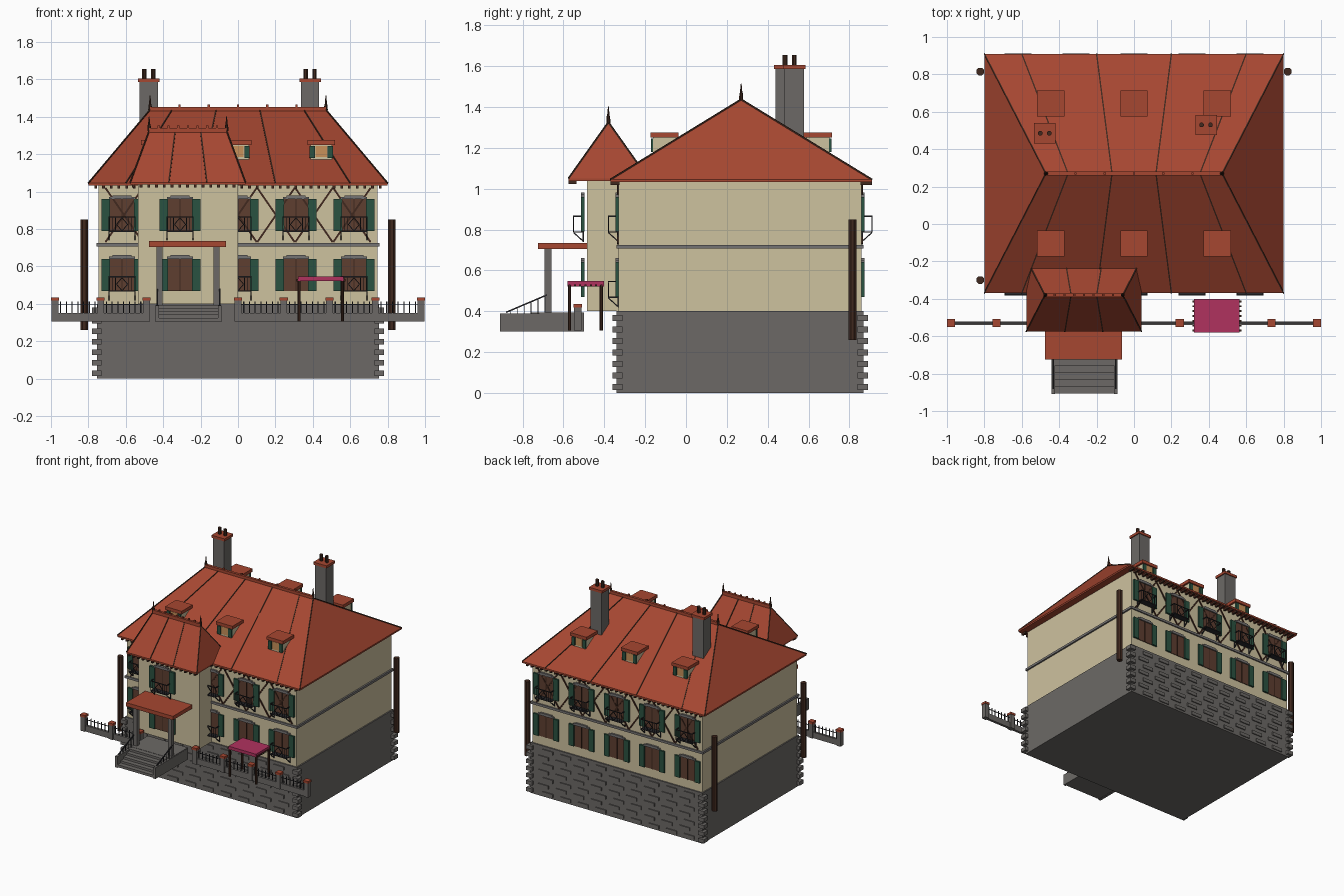
import bpy, bmesh
from math import pi
from mathutils import Vector, Matrix

if "Cube" in bpy.data.objects:
    bpy.data.objects.remove(bpy.data.objects["Cube"])


def material(name, hexcode):
    srgb = [int(hexcode[i:i + 2], 16) / 255 for i in (0, 2, 4)]
    col = [c / 12.92 if c < 0.04 else ((c + 0.055) / 1.055) ** 2.4 for c in srgb] + [1]
    m = bpy.data.materials.new(name)
    m.use_nodes = True
    m.diffuse_color = col
    m.node_tree.nodes["Principled BSDF"].inputs["Base Color"].default_value = col
    return m


CREAM = material("cream_plaster", "cec29f")
STONE = material("grey_stone", "6c6966")
TRIM = material("trim_stone", "757373")
TILE = material("red_tile", "a64731")
GREEN = material("shutter_green", "2a5241")
PANE = material("brown_window", "5e3e30")
WOOD = material("dark_wood", "40281e")
IRON = material("wrought_iron", "28282c")
PINK = material("awning_pink", "b0325f")
AMBER = material("amber_window", "c8915a")

parts = {}


def part(name, mat):
    return parts.setdefault(name, (bmesh.new(), mat))[0]


def box(bm, x0, x1, y0, y1, z0, z1):
    size = Matrix.Diagonal((x1 - x0, y1 - y0, z1 - z0, 1))
    mid = Matrix.Translation(((x0 + x1) / 2, (y0 + y1) / 2, (z0 + z1) / 2))
    bmesh.ops.create_cube(bm, size=1, matrix=mid @ size)


def block(bm, x, y, z0, z1, wx, wy):
    box(bm, x - wx / 2, x + wx / 2, y - wy / 2, y + wy / 2, z0, z1)


def rod(bm, p, q, r, r2=None, sides=4):
    p, q = Vector(p), Vector(q)
    d = q - p
    turn = d.to_track_quat('Z', 'Y').to_matrix().to_4x4() @ Matrix.Rotation(pi / sides, 4, 'Z')
    bmesh.ops.create_cone(bm, cap_ends=True, segments=sides, radius1=r, radius2=r if r2 is None else r2,
                          depth=d.length, matrix=Matrix.Translation((p + q) / 2) @ turn)


def hip_roof(name, cx, hx, cy, hy, z0, ridge, z1, seams, knobs):
    """Hipped roof with thin eave, seams, ridge cap, knobs and finials."""
    bm = part(name, TILE)
    rings = [[bm.verts.new((cx + sx * hx, cy + sy * hy, z)) for sx, sy in
              ((-1, -1), (1, -1), (1, 1), (-1, 1))] for z in (z0 - 0.012, z0)]
    a, b = [bm.verts.new((cx + s * ridge, cy, z1)) for s in (-1, 1)]
    lo, hi = rings
    bm.faces.new(lo[::-1])
    for i in range(4):
        j = (i + 1) % 4
        bm.faces.new((lo[i], lo[j], hi[j], hi[i]))
    for f in ((hi[0], hi[1], b, a), (hi[1], hi[2], b), (hi[2], hi[3], a, b), (hi[3], hi[0], a)):
        bm.faces.new(f)
    lines = part(name + "_seams", WOOD)
    for t in seams + [-1, 1]:
        for s in (-1, 1):
            rod(lines, (cx + t * ridge, cy, z1), (cx + t * hx, cy + s * hy, z0), 0.005)
    cap = part(name + "_ridge", TILE)
    box(cap, cx - ridge, cx + ridge, cy - 0.01, cy + 0.01, z1 - 0.01, z1 + 0.016)
    for i in range(knobs):
        block(cap, cx - ridge + 2 * ridge * i / (knobs - 1), cy, z1 + 0.01, z1 + 0.028, 0.012, 0.012)
    for s in (-1, 1):
        x = cx + s * ridge
        rod(part("finials", WOOD), (x, cy, z1), (x, cy, z1 + 0.03), 0.011, 0.009, 8)
        rod(part("finials", WOOD), (x, cy, z1 + 0.03), (x, cy, z1 + 0.078), 0.007, 0.002, 8)


def rafters(x0, x1, y0, y1, z, n):
    for i in range(n):
        block(part("rafter_ends", WOOD), x0 + (x1 - x0) * i / (n - 1), (y0 + y1) / 2, z, z + 0.015, 0.014, y1 - y0)


def wall_box(bm, x, w, wy, s, d0, d1, z0, z1):
    """Box standing out from a wall at y=wy whose outside is direction s."""
    ys = sorted((wy + s * d0, wy + s * d1))
    box(bm, x - w / 2, x + w / 2, ys[0], ys[1], z0, z1)


def window(x, wy, s, z, balcony_on):
    wall_box(part("window_panes", PANE), x, 0.13, wy, s, -0.004, 0.005, z, z + 0.175)
    wall_box(part("window_bars", WOOD), x, 0.006, wy, s, 0, 0.008, z, z + 0.17)
    wall_box(part("window_lintels", TRIM), x, 0.14, wy, s, -0.004, 0.014, z + 0.17, z + 0.182)
    wall_box(part("window_lintels", TRIM), x, 0.10, wy, s, -0.004, 0.014, z + 0.18, z + 0.19)
    for k in (-1, 1):
        wall_box(part("shutters", GREEN), x + k * 0.087, 0.045, wy, s, -0.004, 0.014, z, z + 0.17)
    if balcony_on:
        balcony(x, wy, s, z - 0.005)


def balcony(x, wy, s, z):
    bm = part("balconies", IRON)
    w, out = 0.07, wy + s * 0.05
    wall_box(bm, x, 2 * w, wy, s, 0, 0.05, z, z + 0.006)
    rod(bm, (x - w, out, z + 0.08), (x + w, out, z + 0.08), 0.004)
    for i in range(9):
        bx = x - w + i * w / 4
        if abs(i - 4) > 1:
            rod(bm, (bx, out, z), (bx, out, z + 0.08), 0.0025)
    ring = [(x, z + 0.005), (x + 0.03, z + 0.04), (x, z + 0.075), (x - 0.03, z + 0.04)]
    for (ax, az), (bx, bz) in zip(ring, ring[1:] + ring[:1]):
        rod(bm, (ax, out, az), (bx, out, bz), 0.003)
    for k in (-1, 1):
        ex = x + k * w
        rod(bm, (ex, wy, z + 0.08), (ex, out, z + 0.08), 0.004)
        rod(bm, (ex, out, z), (ex, wy, z - 0.045), 0.004)
        rod(bm, (ex, wy + s * 0.003, z - 0.045), (ex, wy + s * 0.003, z), 0.004)


# Foundation with corner quoins and raised stones
FRONT, BACK = -0.33, 0.86
box(part("foundation", STONE), -0.755, 0.755, -0.34, 0.87, 0, 0.4)
for k in range(7):
    z = 0.015 + k * 0.056
    for x in (-0.755, 0.755):
        for y in (-0.335, 0.865):
            block(part("quoins", STONE), x, y, z, z + 0.03, 0.05, 0.05)
    for i in range(9):
        x = -0.64 + i * 0.155 + (k % 2) * 0.04
        for y in (-0.34, 0.87):
            block(part("raised_stones", STONE), x, y, z, z + 0.026, 0.09, 0.016)

# Main walls, front pavilion and string course
box(part("main_walls", CREAM), -0.745, 0.745, FRONT, BACK, 0.4, 1.035)
box(part("pavilion_walls", CREAM), -0.535, 0, -0.485, -0.3, 0.4, 1.04)
box(part("string_course", TRIM), -0.757, 0.757, FRONT - 0.01, BACK + 0.01, 0.707, 0.725)
hip_roof("main_roof", 0, 0.8, 0.27, 0.64, 1.045, 0.47, 1.437, [-0.75, -0.25, 0.25, 0.75], 7)
hip_roof("pavilion_roof", -0.268, 0.308, -0.38, 0.195, 1.05, 0.207, 1.325, [-0.33, 0.33], 9)
rafters(-0.76, 0.76, -0.37, -0.325, 1.018, 38)
rafters(-0.76, 0.76, 0.855, 0.91, 1.018, 38)
rafters(-0.56, 0.02, -0.575, -0.535, 1.022, 15)

# Windows, shutters and balconies on the long walls
for i in range(-2, 3):
    x = i * 0.31
    window(x, BACK, 1, 0.79, True)
    window(x, BACK, 1, 0.47, False)
    if i == -1:
        window(x, -0.5, -1, 0.79, True)
        window(x, -0.5, -1, 0.47, False)
    else:
        window(x, FRONT, -1, 0.79, True)
        window(x, FRONT, -1, 0.47, i % 2 == 0)

# Crossed timbers on the upper storey
for y, s in ((FRONT, -1), (BACK, 1)):
    for i in range(-3, 4):
        for k in (-1, 1):
            rod(part("crossed_timbers", WOOD), (i * 0.203 - k * 0.1, y + s * 0.002, 0.73),
                (i * 0.203 + k * 0.1, y + s * 0.002, 1.02), 0.007)

# Dormers on both slopes
for x in (-0.445, 0, 0.445):
    for y, s in ((-0.105, -1), (0.645, 1)):
        block(part("dormer_walls", CREAM), x, y, 1.16, 1.255, 0.115, 0.115)
        block(part("dormer_roofs", TILE), x, y, 1.25, 1.275, 0.145, 0.138)
        face = y + s * 0.0575
        wall_box(part("dormer_panes", AMBER), x, 0.06, face, s, 0, 0.005, 1.185, 1.245)
        for k in (-1, 1):
            wall_box(part("dormer_shutters", GREEN), x + k * 0.048, 0.028, face, s, -0.002, 0.01, 1.18, 1.245)

# Chimneys with caps and pots
for x, y in ((-0.477, 0.485), (0.385, 0.53)):
    block(part("chimneys", STONE), x, y, 1.1, 1.59, 0.098, 0.095)
    block(part("chimney_caps", TILE), x, y, 1.585, 1.605, 0.115, 0.108)
    for k in (-1, 1):
        rod(part("chimney_pots", WOOD), (x + k * 0.024, y, 1.6), (x + k * 0.024, y, 1.655), 0.013, sides=8)

# Tall corner posts
for x, y in ((-0.822, 0.815), (0.822, 0.815), (-0.822, -0.3)):
    rod(part("corner_posts", WOOD), (x, y, 0.26), (x, y, 0.85), 0.022, sides=8)

# Entrance porch and steps
box(part("porch_roof", TILE), -0.475, -0.063, -0.725, -0.48, 0.705, 0.735)
box(part("porch_landing", STONE), -0.44, -0.09, -0.72, -0.5, 0.305, 0.395)
for i in range(5):
    box(part("porch_steps", STONE), -0.425, -0.105, -0.905 + i * 0.037, -0.71, 0.305, 0.325 + i * 0.017)
for x in (-0.42, -0.115):
    block(part("porch_columns", STONE), x, -0.675, 0.39, 0.71, 0.033, 0.033)
for x in (-0.432, -0.098):
    box(part("step_cheeks", STONE), x - 0.01, x + 0.01, -0.91, -0.5, 0.302, 0.39)
    rod(part("step_rails", IRON), (x, -0.88, 0.395), (x, -0.68, 0.48), 0.005)
    for i in range(6):
        t = i / 5
        rod(part("step_rails", IRON), (x, -0.86 + 0.17 * t, 0.385), (x, -0.86 + 0.17 * t, 0.404 + 0.072 * t), 0.003)

# Garden fence, open at the steps
posts = [i * 0.2447 for i in range(-4, 5)]
for i, x in enumerate(posts):
    if i != 3:
        block(part("fence_posts", STONE), x, -0.53, 0.305, 0.42, 0.036, 0.036)
        block(part("fence_caps", TILE), x, -0.53, 0.418, 0.435, 0.043, 0.043)
    if i not in (2, 3, 8):
        box(part("fence_wall", STONE), x, posts[i + 1], -0.54, -0.52, 0.305, 0.352)
        rod(part("fence_railing", IRON), (x, -0.53, 0.395), (posts[i + 1], -0.53, 0.395), 0.003)
        for k in range(1, 8):
            px = x + 0.2447 * k / 8
            rod(part("fence_railing", IRON), (px, -0.53, 0.35), (px, -0.53, 0.412), 0.004)

# Terrace awning with scalloped edges
box(part("awning", PINK), 0.322, 0.564, -0.58, -0.402, 0.522, 0.547)
for x in (0.327, 0.559):
    for y in (-0.57, -0.415):
        rod(part("awning_posts", WOOD), (x, y, 0.305), (x, y, 0.525), 0.009, sides=8)
    for i in range(7):
        block(part("awning_scallops", WOOD), 0.443 + (x - 0.443) * 1.07, -0.57 + i * 0.026, 0.52, 0.532, 0.014, 0.01)

for name, (bm, mat) in parts.items():
    mesh = bpy.data.meshes.new(name)
    bmesh.ops.recalc_face_normals(bm, faces=bm.faces)
    bm.to_mesh(mesh)
    bm.free()
    mesh.materials.append(mat)
    bpy.context.scene.collection.objects.link(bpy.data.objects.new(name, mesh))
